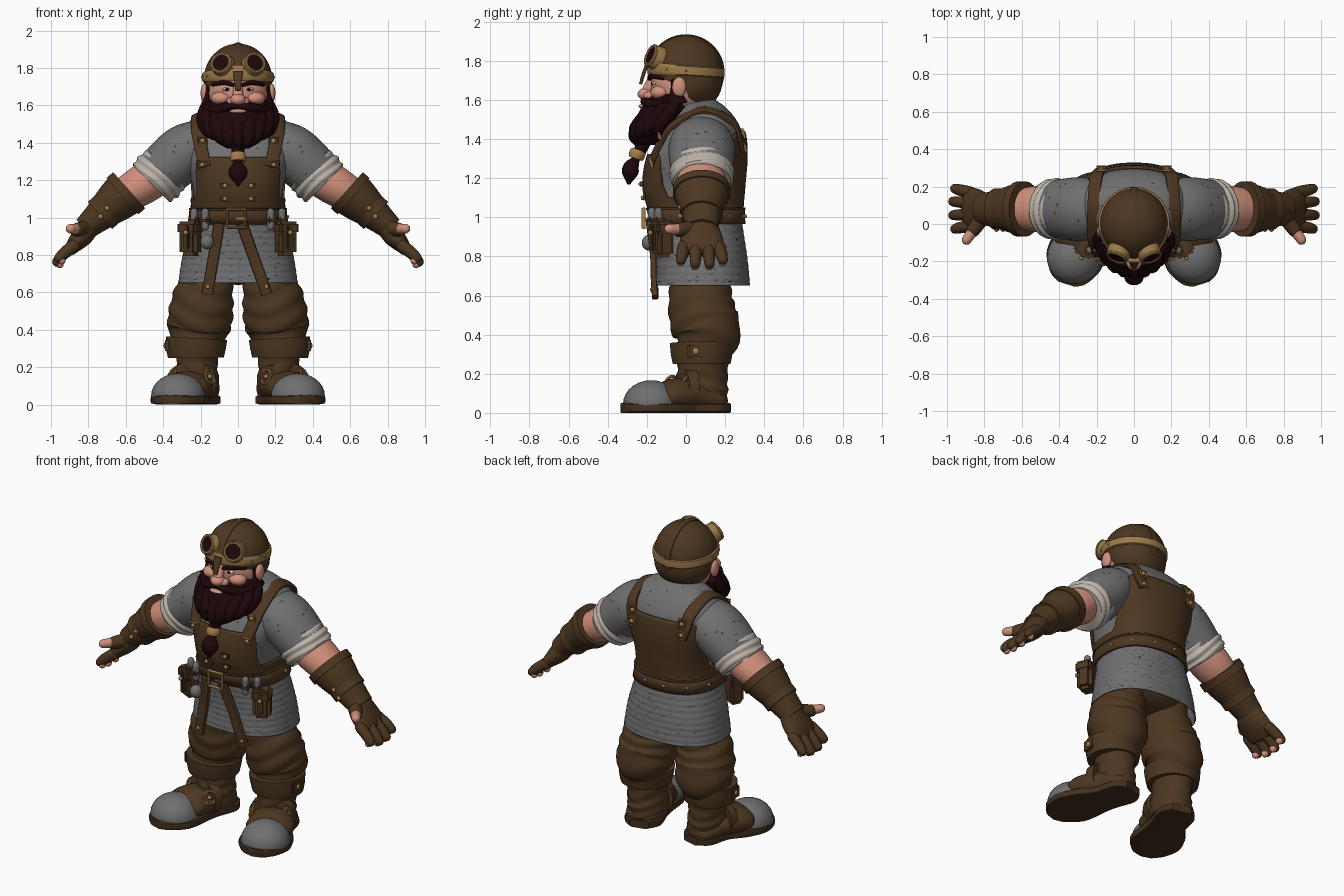
import bpy, bmesh, math, random
from mathutils import Vector, Matrix

random.seed(4)
if "Cube" in bpy.data.objects:
    bpy.data.objects.remove(bpy.data.objects["Cube"])

def colour(name, r, g, b):
    m = bpy.data.materials.new(name)
    m.use_nodes = True
    m.diffuse_color = (r, g, b, 1)
    m.node_tree.nodes["Principled BSDF"].inputs["Base Color"].default_value = (r, g, b, 1)
    return m

LEATHER = colour("brown leather", .075, .038, .015)
SOLE = colour("dark leather", .055, .029, .013)
MAIL = colour("grey mail", .16, .16, .16)
SLIT = colour("dark mail gaps", .05, .05, .05)
SKIN = colour("skin", .64, .28, .2)
CREAM = colour("cream cloth", .5, .45, .39)
HAIR = colour("dark red hair", .013, .002, .003)
GOLD = colour("gold", .38, .21, .065)
TAN = colour("tan strap", .33, .195, .07)
WHITE = colour("eye white", .7, .68, .65)
made = []

def finish(name, bm, mat, mirror=False, recalc=True):
    if recalc:
        bmesh.ops.recalc_face_normals(bm, faces=bm.faces)
    mesh = bpy.data.meshes.new(name)
    bm.to_mesh(mesh)
    bm.free()
    ob = bpy.data.objects.new(name, mesh)
    bpy.context.collection.objects.link(ob)
    mesh.materials.append(mat)
    if mirror:
        ob.modifiers.new("Mirror", "MIRROR").use_mirror_merge = False
    made.append(ob)
    return ob

def spline(pts, n, closed=False):
    """Smooth curve through points of any dimension."""
    out, m = [], len(pts)
    at = (lambda i: pts[i % m]) if closed else (lambda i: pts[max(0, min(m - 1, i))])
    for i in range(m if closed else m - 1):
        a, b, c, d = at(i - 1), at(i), at(i + 1), at(i + 2)
        for k in range(n):
            t = k / n
            out.append([q + t * ((r - p) + t * ((2*p - 5*q + 4*r - s) + t * (3*(q - r) + s - p))) / 2
                        for p, q, r, s in zip(a, b, c, d)])
    return out if closed else out + [list(pts[-1])]

def bridge(bm, rings, closed=False):
    n = len(rings[0])
    for i in range(len(rings) if closed else len(rings) - 1):
        A, B = rings[i], rings[(i + 1) % len(rings)]
        for j in range(n):
            bm.faces.new((A[j], A[(j + 1) % n], B[(j + 1) % n], B[j]))

def sweep(name, pts, mat, ref=(1, 0, 0), sides=20, n=5, power=2, fold=(0, 0),
          mirror=False, closed=False, rounded=False):
    """Tube through (x, y, z, radius along ref, other radius)."""
    rows = spline(pts, n, closed)
    pos = [Vector(r[:3]) for r in rows]
    m, ref, sections = len(rows), Vector(ref), []
    for i, r in enumerate(rows):
        lo, hi = ((i - 1) % m, (i + 1) % m) if closed else (max(i - 1, 0), min(i + 1, m - 1))
        t = (pos[hi] - pos[lo]).normalized()
        sections.append((pos[i], t, max(r[3], .001), max(r[4], .001)))
    if rounded:
        for end, way in ((0, -1), (-1, 1)):
            p, t, a, b = sections[end]
            for phi in (.5, 1.0, 1.4):
                s = (p + t * way * min(a, b) * math.sin(phi), t, a * math.cos(phi), b * math.cos(phi))
                sections.insert(0, s) if way < 0 else sections.append(s)
    bm, rings = bmesh.new(), []
    for i, (p, t, a, b) in enumerate(sections):
        u = (ref - t * ref.dot(t)).normalized()
        v = t.cross(u)
        ring = []
        for j in range(sides):
            w = math.tau * (j + .5) / sides
            c, s = math.cos(w), math.sin(w)
            k = (abs(c) ** power + abs(s) ** power) ** (-1 / power)
            k *= 1 + fold[0] * math.sin(fold[1] * i + 1.6 * math.sin(2 * w + 1))
            ring.append(bm.verts.new(p + u * a * k * c + v * b * k * s))
        rings.append(ring)
    bridge(bm, rings, closed)
    if not closed:
        bm.faces.new(rings[0])
        bm.faces.new(rings[-1])
    return finish(name, bm, mat, mirror)

def ball(name, loc, radii, mat, mirror=False, cut=None, seg=28):
    bm = bmesh.new()
    bmesh.ops.create_uvsphere(bm, u_segments=seg, v_segments=seg // 2, radius=1,
                              matrix=Matrix.Translation(loc) @ Matrix.Diagonal((*radii, 1)))
    if cut:
        bmesh.ops.bisect_plane(bm, geom=bm.verts[:] + bm.edges[:] + bm.faces[:],
                               plane_co=cut[0], plane_no=cut[1], clear_inner=True)
    return finish(name, bm, mat, mirror)

def box(name, loc, size, mat, turn=0, mirror=False, bevel=.01):
    bm = bmesh.new()
    bmesh.ops.create_cube(bm, size=1, matrix=Matrix.Translation(loc) @ Matrix.Rotation(turn, 4, 'Z')
                          @ Matrix.Diagonal((*size, 1)))
    bmesh.ops.bevel(bm, geom=bm.edges[:], offset=bevel, segments=2, affect='EDGES')
    return finish(name, bm, mat, mirror)

def ring(name, centre, axis, radius, thick, mat, mirror=False, corners=12, tall=None):
    axis = Vector(axis).normalized()
    u = axis.cross(Vector((0, 1, 0) if abs(axis.z) > .9 else (0, 0, 1))).normalized()
    v = axis.cross(u)
    pts = []
    for k in range(corners):
        w = math.tau * (k + .5) / corners
        p = Vector(centre) + radius * (u * math.cos(w) + v * math.sin(w))
        pts.append((*p, tall or thick, thick))
    return sweep(name, pts, mat, ref=axis, sides=8, n=1 if corners == 4 else 3, mirror=mirror, closed=True)

# Body profile shared by shirt, apron, belt and skirt: z, centre y, half width, half depth
BODY = spline([(.65, .085, .312, .235), (.8, .08, .288, .225), (1, .055, .24, .222), (1.15, .04, .24, .245),
               (1.3, .055, .28, .242), (1.42, .08, .29, .21), (1.5, .09, .27, .165),
               (1.56, .085, .2, .12), (1.6, .07, .1, .08)], 8)

def body(z):
    z = max(.6501, min(1.5999, z))
    for a, b in zip(BODY, BODY[1:]):
        if a[0] <= z <= b[0]:
            t = (z - a[0]) / (b[0] - a[0])
            return [p + t * (q - p) for p, q in zip(a, b)][1:]

def on_body(x, z, side, off):
    cy, rx, ry = body(z)
    return (x, cy + side * (ry * max(0, 1 - abs(x / rx) ** 2.4) ** (1 / 2.4) + off), z)

def shell(name, low, high, off, mat, rows, thick=0):
    bm, rings, n = bmesh.new(), [], 80
    for i in range(rows + 1):
        r = []
        for j in range(n):
            w = math.tau * j / n
            c, s = math.cos(w), math.sin(w)
            z = low + (high(s) - low) * i / rows
            cy, rx, ry = body(z)
            k = (abs(c) ** 2.4 + abs(s) ** 2.4) ** (-1 / 2.4)
            r.append(bm.verts.new(((rx + off(z)) * k * c, cy + (ry + off(z)) * k * s, z)))
        rings.append(r)
    bridge(bm, rings)
    ob = finish(name, bm, mat, recalc=False)
    if thick:
        mod = ob.modifiers.new("Thickness", "SOLIDIFY")
        mod.thickness, mod.offset = thick, 1
    return ob

def slits(ob, count):
    """Dark gaps between scales, cut as inset faces."""
    ob.data.materials.append(SLIT)
    bm = bmesh.new()
    bm.from_mesh(ob.data)
    picked = random.sample([f for f in bm.faces if len(f.verts) == 4], count)
    bmesh.ops.inset_individual(bm, faces=picked, thickness=.0024)
    for f in picked:
        f.material_index = 1
    bm.to_mesh(ob.data)
    bm.free()

def ease(t):
    t = max(0, min(1, t))
    return t * t * (3 - 2 * t)

# Mail shirt, sleeves and scaled skirt
slits(shell("mail_shirt", .95, lambda s: 1.6, lambda z: 0, MAIL, 80), 120)
slits(shell("mail_skirt", .65, lambda s: 1, lambda z: .003 * (1 - (z * 28) % 1), MAIL, 49, .006), 260)
slits(sweep("mail_sleeve", [(.14, .08, 1.41, .14, .12), (.28, .08, 1.35, .17, .15), (.42, .08, 1.23, .155, .14)],
            MAIL, (0, 1, 0), sides=48, n=18, mirror=True), 45)

# Apron, belt and shoulder straps
top = lambda s: 1.1 + .22 * ease((-s - .5) / .25) + .33 * ease((s - .2) / .55)
shell("apron", .965, top, lambda z: .006, LEATHER, 24, .012)
shell("belt", .965, lambda s: 1.05, lambda z: .014, LEATHER, 2, .01)
shell("belt_edge", 1.04, lambda s: 1.05, lambda h: .018, SOLE, 1, .009)
strap = [on_body(.175, 1.27, -1, .025), on_body(.2, 1.38, -1, .02), on_body(.215, 1.47, -1, .018),
         (.215, .085, 1.548), on_body(.205, 1.49, 1, .018), on_body(.19, 1.41, 1, .02), on_body(.17, 1.34, 1, .025)]
sweep("shoulder_strap", [(*p, .035, .012) for p in strap], LEATHER, (1, 0, -.4), power=4, n=6, mirror=True)
for side, x, zs in ((-1, .19, (1.28, 1.41)), (1, .175, (1.36, 1.43))):
    for z in zs:
        p = on_body(x, z, side, .035)
        ball("strap_stud", p, (.014, .012, .014), GOLD, True, seg=12)
        ring("strap_buckle", p, (0, 1, .3), .032, .006, GOLD, True, 4)
ring("belt_buckle", on_body(-.01, .995, -1, .05), (0, 1, 0), .068, .011, GOLD, corners=4)
box("buckle_prong", on_body(.015, .995, -1, .054), (.06, .012, .014), GOLD, bevel=.004)
for z in (1.1, 1.17):
    box("bib_clasp", on_body(.06, z, -1, .022), (.07, .015, .03), SOLE, mirror=True, bevel=.005)
    ball("bib_stud", on_body(.07, z, -1, .032), (.012, .01, .012), GOLD, True, seg=12)
for i in range(6):
    w = math.tau * i / 12 + .2
    cy, rx, ry = body(1)
    ball("belt_stud", ((rx + .03) * math.cos(w), cy + (ry + .03) * math.sin(w), 1.005), (.01, .01, .01), GOLD, seg=10)

# Hanging straps, pouches and vials
for a, b in ((-.1, -.165), (.02, .155)):
    path = [(*on_body(a + (b - a) * t / 4, .97 - .095 * t, -1, .028), .03, .015) for t in range(5)]
    sweep("hanging_strap", path, LEATHER, power=6)
    ball("strap_end_stud", (b * .98, path[-1][1] - .017, .63), (.012, .008, .012), GOLD, seg=12)
box("pouch", (.255, -.12, .88), (.105, .09, .17), LEATHER, .45, True, .02)
box("pouch_flap", (.257, -.125, .945), (.115, .1, .07), LEATHER, .45, True, .014)
box("pouch_strap", (.258, -.132, .895), (.03, .1, .13), SOLE, .45, True, .006)
ball("pouch_stud", (.28, -.182, .92), (.013, .012, .013), GOLD, True, seg=12)
for x, y in ((.175, -.175), (.235, -.14)):
    sweep("vial", [(x, y, .95, .02, .02), (x, y, 1.03, .02, .02)], MAIL, mirror=True, rounded=True)
    box("vial_loop", (x, y, .985), (.055, .055, .035), LEATHER, .4, True)
ball("hanging_flask", (-.165, -.19, .87), (.036, .036, .04), MAIL)

# Arms: rolled cuff, forearm, gauntlet
Y = (0, 1, 0)
sweep("rolled_cuff", [(.38, .08, 1.265, .15, .14), (.425, .08, 1.22, .162, .15), (.465, .08, 1.18, .148, .138)],
      CREAM, Y, 32, 8, fold=(.035, 1.1), mirror=True)
sweep("forearm", [(.4, .08, 1.25, .12, .11), (.52, .08, 1.17, .125, .108), (.64, .08, 1.1, .1, .09)],
      SKIN, Y, mirror=True)
sweep("gauntlet", [(.595, .08, 1.135, .143, .126), (.66, .08, 1.08, .126, .112), (.74, .08, 1.01, .098, .085),
                   (.82, .08, .94, .085, .065)], LEATHER, Y, 28, mirror=True)
for p, a, b in (((.6, .08, 1.13), .148, .13), ((.72, .08, 1.027), .111, .098)):
    d = Vector((.018, 0, -.016))
    sweep("gauntlet_band", [(*(Vector(p) + d * k), a, b) for k in (-1, 1)], LEATHER, Y, 28, mirror=True)
for x, z in ((.7, 1.05), (.735, 1.005)):
    ball("gauntlet_stud", (x, -.03, z), (.014, .012, .014), GOLD, True, seg=12)

# Hands
sweep("palm", [(.79, .08, .965, .08, .06), (.83, .08, .905, .105, .058), (.87, .08, .86, .115, .046),
               (.89, .08, .835, .11, .036)], LEATHER, Y, mirror=True, rounded=True)
for y, drop in ((-.012, .02), (.05, 0), (.112, 0), (.17, .02)):
    tip = (.967 - drop * .5, y * 1.18 - .012, .763 + drop)
    sweep("finger", [(.875, y, .85, .031, .034), (.928, y * 1.1 - .006, .81, .031, .032), (*tip, .026, .027)],
          LEATHER, Y, 14, mirror=True, rounded=True)
    ball("finger_pad", (tip[0] - .014, tip[1], tip[2] - .012), (.022, .022, .022), SKIN, True, seg=14)
sweep("thumb_glove", [(.82, .02, .94, .045, .04), (.86, -.035, .935, .037, .036)], LEATHER, (0, 0, 1), 14,
      mirror=True, rounded=True)
sweep("thumb", [(.85, -.02, .937, .032, .032), (.895, -.085, .94, .026, .026)], SKIN, (0, 0, 1), 14,
      mirror=True, rounded=True)

# Trousers and leg straps
ball("hips", (0, .085, .74), (.26, .19, .1), LEATHER)
sweep("trouser_leg", [(.15, .08, .76, .125, .15), (.165, .075, .66, .14, .155), (.185, .075, .57, .163, .165),
                      (.2, .09, .48, .172, .175), (.212, .11, .4, .165, .168), (.22, .085, .3, .125, .135)],
      LEATHER, sides=36, n=7, fold=(.028, .95), mirror=True)
sweep("shin_band", [(.225, .08, .25, .15, .148), (.225, .08, .3, .16, .158), (.222, .08, .355, .165, .163)],
      LEATHER, sides=32, mirror=True)
box("shin_buckle", (.38, .05, .315), (.02, .085, .075), LEATHER, mirror=True, bevel=.008)
ball("shin_stud", (.388, .05, .315), (.01, .018, .018), GOLD, True, seg=12)

# Boots
sweep("boot_shaft", [(.22, .085, .3, .122, .14), (.215, .085, .2, .106, .128), (.212, .08, .12, .112, .135),
                     (.212, .08, .04, .11, .13)], LEATHER, sides=28, n=8, fold=(.025, 1.0), mirror=True)
UP = (0, 0, 1)
sweep("boot_foot", [(.205, .15, .06, .06, .1), (.235, .04, .085, .085, .125), (.275, -.05, .09, .087, .138),
                    (.292, -.1, .085, .078, .142)], LEATHER, UP, 24, mirror=True, rounded=True)
ball("steel_toe", (.32, -.178, .045), (.145, .144, .122), MAIL, True, ((0, 0, .035), UP))
sweep("boot_sole", [(x, y, .025, .025, w) for x, y, w in
                    ((.183, .215, .06), (.2, .15, .112), (.24, .02, .11), (.29, -.1, .145), (.322, -.2, .152),
                     (.35, -.29, .1), (.36, -.322, .045))], SOLE, UP, 24, power=7, mirror=True)
sweep("boot_strap", [(.235, .03, .12, .115, .14), (.25, -.02, .12, .105, .138)], LEATHER, UP, 24, power=2.3, mirror=True)
for p, axis in (((.35, .02, .15), (1, -.2, .3)), ((.15, -.075, .15), (-.8, -.6, .3))):
    ring("boot_buckle", p, axis, .038, .008, GOLD, True)
    ball("boot_stud", p, (.013, .013, .013), GOLD, True, seg=12)

# Head and face
ball("head", (0, -.015, 1.67), (.165, .165, .165), SKIN)
ball("nose", (0, -.203, 1.63), (.042, .045, .032), SKIN)
ball("nostril", (.035, -.188, 1.622), (.026, .03, .022), SKIN, True)
sweep("nose_bridge", [(0, -.17, 1.72, .022, .02), (0, -.2, 1.64, .03, .03)], SKIN)
ball("cheek", (.09, -.132, 1.637), (.055, .05, .037), SKIN, True)
ball("lower_lip", (0, -.218, 1.568), (.045, .025, .012), SKIN)
ball("ear", (.178, -.035, 1.665), (.022, .036, .052), SKIN, True)
ball("eye", (.06, -.155, 1.685), (.024, .022, .011), WHITE, True, seg=16)
ball("pupil", (.058, -.174, 1.685), (.009, .006, .009), HAIR, True, seg=12)
sweep("eyebrow", [(.025, -.185, 1.708, .01, .012), (.075, -.175, 1.722, .014, .015), (.135, -.115, 1.71, .009, .01)],
      HAIR, UP, 12, mirror=True, rounded=True)

# Beard, moustache and braid
sweep("beard", [(0, -.2, 1.37, .06, .05), (0, -.195, 1.41, .12, .075), (0, -.145, 1.49, .16, .11),
                (0, -.08, 1.56, .175, .115), (0, -.045, 1.6, .168, .095)], HAIR, sides=28)
for row, (reach, low, fat) in enumerate(((1, 1.37, .036), (.8, 1.42, .034))):
    for i in range(9):
        w = (i / 4 - 1) * 1.35
        s, c = math.sin(w), math.cos(w)
        end = low + .08 * abs(s) ** 2
        sweep("beard_lock", [(.18 * s, -.01 - .145 * c, 1.57 + .04 * abs(s), .02, .02),
                             (.192 * s, -.05 - .165 * c, 1.51 + .02 * abs(s), fat, fat),
                             (.155 * s * reach, -.12 - .14 * c, (end + 1.5) / 2 - .015, fat, fat),
                             (.105 * s * reach + .012 * (-1) ** i, -.16 - .095 * c, end, .008, .008)],
              HAIR, (1, .1, 0), 10, rounded=True)
sweep("moustache", [(.008, -.215, 1.598, .012, .016), (.065, -.205, 1.588, .022, .026), (.125, -.16, 1.575, .022, .024),
                    (.19, -.1, 1.595, .006, .006)], HAIR, UP, 12, mirror=True, rounded=True)
sweep("sideburn", [(.158, -.06, 1.71, .01, .016), (.166, -.055, 1.65, .014, .025), (.172, -.045, 1.58, .03, .055)],
      HAIR, mirror=True)
sweep("braid_top", [(0, -.215, 1.39, .04, .04), (0, -.25, 1.3, .026, .026)], HAIR)
ring("braid_ring", (0, -.25, 1.322), (0, .35, 1), .031, .012, GOLD, tall=.026)
sweep("braid_tuft", [(0, -.26, 1.29, .024, .024), (0, -.28, 1.255, .05, .042), (0, -.287, 1.22, .046, .04),
                     (0, -.292, 1.18, .014, .014)], HAIR, rounded=True)

# Leather helmet
ball("helmet", (0, 0, 1.74), (.182, .19, .19), LEATHER, cut=((0, -.19, 1.745), (0, .43, .9)), seg=48)
ball("helmet_nape", (0, .02, 1.69), (.178, .165, .15), LEATHER, cut=((0, .0, 1.66), (0, 1, .25)), seg=40)
arc = [math.radians(d) for d in range(5, 205, 15)]
sweep("helmet_ridge", [(0, -.19 * math.cos(a), 1.74 + .188 * math.sin(a), .02, .007) for a in arc], LEATHER, power=4)
turns = [math.tau * k / 24 for k in range(24)]
band = [(.184 * math.cos(w), .19 * math.sin(w), 1.75 - .012 * math.sin(w), .025 + .008 * max(0, -math.sin(w)), .008)
        for w in turns]
sweep("goggle_band", band, TAN, UP, 12, power=4, closed=True)
for k in range(12, 25, 2):
    x, y, z = band[k % 24][:3]
    ball("band_stud", (x * 1.04, y * 1.04, z), (.007, .007, .007), GOLD, seg=8)
sweep("nose_guard", [(0, -.2, 1.78, .026, .009), (0, -.218, 1.73, .02, .009), (0, -.232, 1.68, .014, .008)],
      LEATHER, power=4)

# Goggles
g, out = Vector((.085, -.163, 1.82)), Vector((.35, -.85, .38)).normalized()
sweep("goggle_cup", [(*(g + out * k), r, r) for k, r in ((-.04, .066), (0, .062), (.018, .056))], TAN, mirror=True, n=2)
ring("goggle_rim", g + out * .018, out, .052, .01, TAN, True)
sweep("goggle_lens", [(*(g + out * k), .045, .045) for k in (.0, .022)], HAIR, mirror=True, n=1)
box("goggle_bridge", (0, -.192, 1.805), (.07, .025, .022), GOLD, bevel=.006)

# Smooth shading with crisp edges
bpy.ops.object.select_all(action='DESELECT')
for ob in made:
    ob.select_set(True)
bpy.context.view_layer.objects.active = made[0]
bpy.ops.object.shade_smooth_by_angle(angle=math.radians(42))
